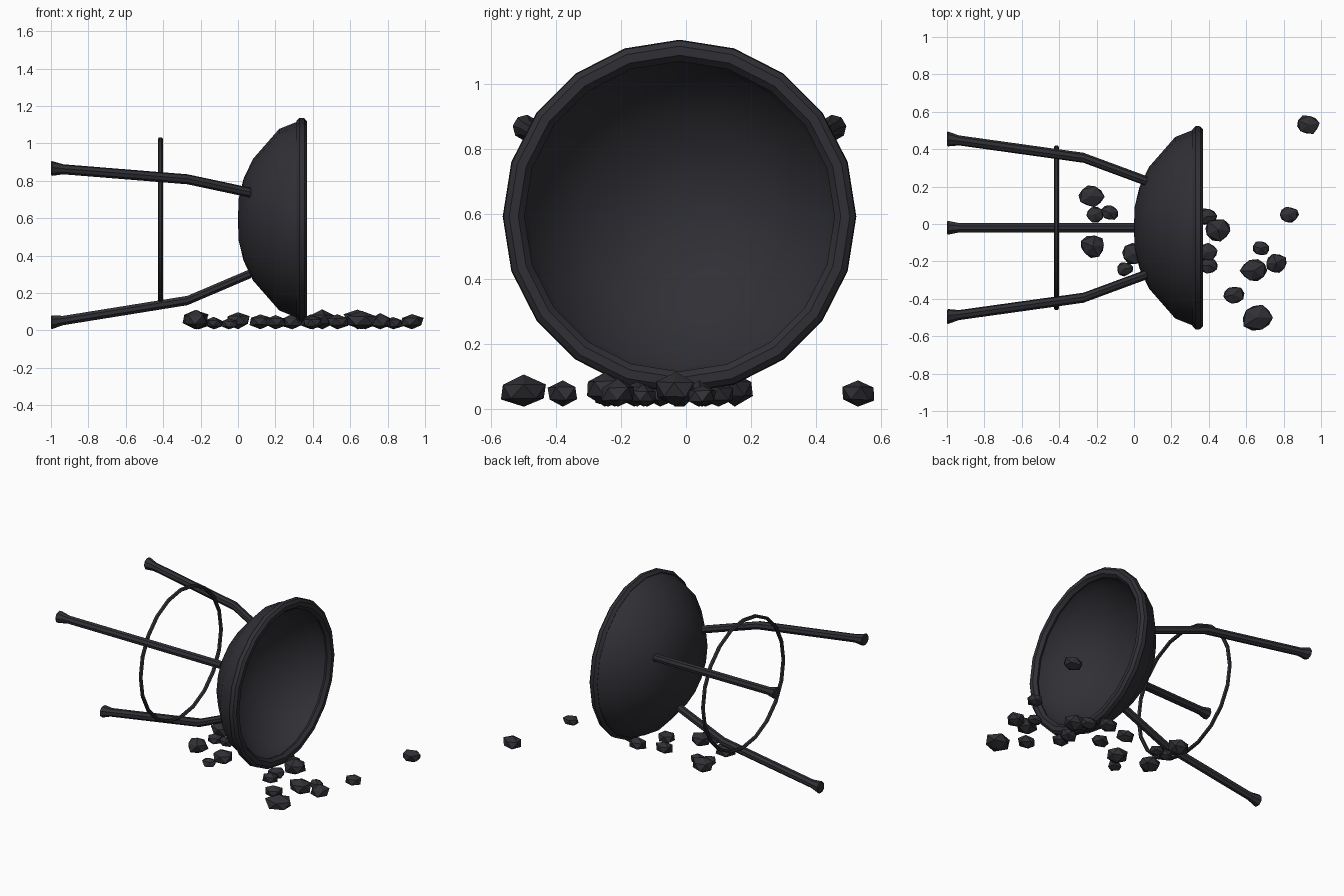
import bpy, bmesh, math, random
from mathutils import Vector, Matrix

cube = bpy.data.objects.get("Cube")
if cube:
    bpy.data.objects.remove(cube, do_unlink=True)

random.seed(4)
CENTRE = Vector((0, -0.02, 0.592))   # axis of the toppled stand, along x


def material(name, colour):
    mat = bpy.data.materials.new(name)
    mat.use_nodes = True
    mat.diffuse_color = colour
    mat.node_tree.nodes["Principled BSDF"].inputs["Base Color"].default_value = colour
    return mat


iron = material("dark iron", (0.029, 0.029, 0.036, 1))


def finish(name, bm, smooth=None):
    bmesh.ops.remove_doubles(bm, verts=bm.verts, dist=1e-5)
    bmesh.ops.recalc_face_normals(bm, faces=bm.faces)
    mesh = bpy.data.meshes.new(name)
    bm.to_mesh(mesh)
    bm.free()
    mesh.materials.append(iron)
    obj = bpy.data.objects.new(name, mesh)
    bpy.context.collection.objects.link(obj)
    if smooth:
        bpy.ops.object.select_all(action="DESELECT")
        obj.select_set(True)
        bpy.context.view_layer.objects.active = obj
        bpy.ops.object.shade_smooth_by_angle(angle=math.radians(smooth))
    return obj


def lathe(name, profile, sides, smooth, closed=False):
    """Turn (x, radius) points about the stand's axis."""
    bm = bmesh.new()
    pts = profile + profile[:1] if closed else profile
    verts = [bm.verts.new(CENTRE + Vector((x, 0, r))) for x, r in pts]
    edges = [bm.edges.new(pair) for pair in zip(verts, verts[1:])]
    bmesh.ops.spin(bm, geom=verts + edges, cent=CENTRE, axis=(1, 0, 0),
                   angle=math.tau, steps=sides)
    return finish(name, bm, smooth)


def leg(name, angle):
    """Bent tapering leg with a flared foot, as rings of eight points."""
    stations = [(-1.0, 0.549, 0.035), (-0.995, 0.548, 0.04), (-0.935, 0.539, 0.027),
                (-0.27, 0.432, 0.027), (0.07, 0.287, 0.027)]
    bm = bmesh.new()
    rings = []
    for x, r, size in stations:
        ring = []
        for k in range(8):
            a = math.tau * (k + 0.5) / 8
            ring.append(bm.verts.new((x, size * math.sin(a), r + size * math.cos(a))))
        rings.append(ring)
    for a, b in zip(rings, rings[1:]):
        for k in range(8):
            bm.faces.new((a[k], a[k - 1], b[k - 1], b[k]))
    bm.faces.new(rings[0])
    bm.faces.new(rings[-1])
    turn = Matrix.Translation(CENTRE) @ Matrix.Rotation(angle, 4, "X")
    bmesh.ops.transform(bm, matrix=turn, verts=bm.verts)
    finish(name, bm, 40)


def coal(index, x, y, size):
    """Irregular faceted lump resting on the floor."""
    bm = bmesh.new()
    bmesh.ops.create_icosphere(bm, subdivisions=1, radius=1)
    spin = Matrix.Rotation(random.uniform(0, 6), 3, "Z")
    tall = min(0.05, size * 0.66)
    for v in bm.verts:
        p = spin @ (v.co * random.uniform(0.9, 1.12))
        v.co = (x + p.x * size, y + p.y * size * 0.86, p.z * tall)
    low = min(v.co.z for v in bm.verts)
    bmesh.ops.translate(bm, vec=(0, 0, 0.006 - low), verts=bm.verts)
    finish(f"coal_{index}", bm)


# Bowl: outer skin, lip, then inner skin
outer = [(0, 0), (0.003, 0.11), (0.03, 0.22), (0.08, 0.325), (0.22, 0.485), (0.32, 0.525)]
inner = [(0.35, 0.49), (0.25, 0.465), (0.115, 0.31), (0.055, 0.2), (0.025, 0.1), (0.02, 0)]
lathe("bowl", outer + inner, 20, 50)

# Rolled rim around the mouth
lathe("rim", [(0.312, 0.527), (0.33, 0.545), (0.355, 0.542), (0.37, 0.525),
              (0.37, 0.497), (0.35, 0.478), (0.325, 0.49)], 20, 40, closed=True)

# Thin hoop tying the legs together
lathe("leg_hoop", [(-0.415 + 0.014 * math.cos(math.tau * k / 6),
                    0.431 + 0.011 * math.sin(math.tau * k / 6)) for k in range(6)],
      20, 40, closed=True)

# Three legs, one lying on the floor
for name, degrees in (("lower_leg", 180), ("front_leg", 60), ("back_leg", -60)):
    leg(name, math.radians(degrees))

# Spilled coals
SPOTS = [
    (0.93, 0.53, 0.066), (0.83, 0.05, 0.053), (0.45, -0.03, 0.076), (0.39, 0.04, 0.06),
    (0.68, -0.13, 0.05), (0.76, -0.21, 0.065), (0.64, -0.25, 0.076), (0.53, -0.38, 0.062),
    (0.66, -0.5, 0.092), (-0.23, 0.15, 0.075), (-0.13, 0.06, 0.05), (-0.21, 0.05, 0.052),
    (-0.22, -0.12, 0.073), (-0.05, -0.24, 0.048), (0, -0.16, 0.07), (0.39, -0.15, 0.06),
    (0.4, -0.22, 0.055), (0.12, 0.06, 0.06), (0.2, -0.08, 0.06), (0.29, 0.1, 0.06)]
for i, spot in enumerate(SPOTS, 1):
    coal(i, *spot)
